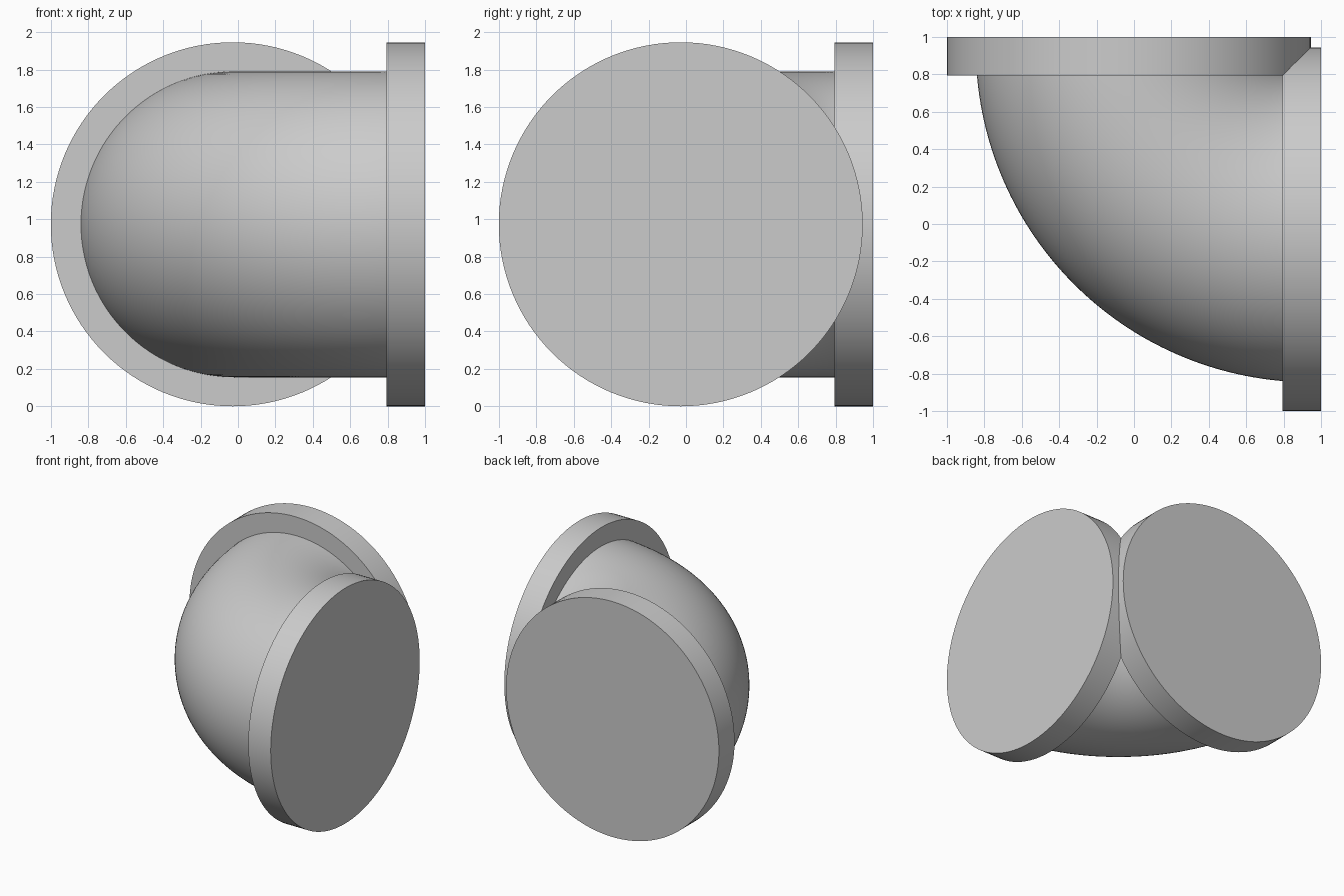
import bpy, bmesh
from math import radians
from mathutils import Matrix, Vector

if "Cube" in bpy.data.objects:
    bpy.data.objects.remove(bpy.data.objects["Cube"])

R = 0.973                  # flange radius, bend radius and axis height
TUBE = 0.818               # elbow tube radius
AXIS = -0.028              # offset of each flange centre
THICK = 0.205              # flange thickness
PIVOT = Vector((AXIS + R, AXIS + R, R))

grey = bpy.data.materials.new("grey")
grey.use_nodes = True
color = (0.6, 0.6, 0.6, 1)
grey.diffuse_color = color
grey.node_tree.nodes["Principled BSDF"].inputs["Base Color"].default_value = color


def finish(bm, name):
    bmesh.ops.recalc_face_normals(bm, faces=bm.faces)
    mesh = bpy.data.meshes.new(name)
    bm.to_mesh(mesh)
    bm.free()
    mesh.materials.append(grey)
    obj = bpy.data.objects.new(name, mesh)
    bpy.context.collection.objects.link(obj)
    bpy.ops.object.select_all(action="DESELECT")
    obj.select_set(True)
    bpy.context.view_layer.objects.active = obj
    bpy.ops.object.shade_smooth_by_angle(angle=radians(30))


def flange(name, centre, turn):
    bm = bmesh.new()
    bmesh.ops.create_cone(bm, cap_ends=True, segments=128, radius1=R, radius2=R,
                          depth=THICK, matrix=Matrix.Translation(centre) @ turn)
    finish(bm, name)


# Two round end flanges at right angles
mid = 1 - THICK / 2
flange("left_flange", (mid, AXIS, R), Matrix.Rotation(radians(90), 4, "Y"))
flange("back_flange", (AXIS, mid, R), Matrix.Rotation(radians(90), 4, "X"))

# Quarter-bend elbow: a circle swept about the pivot, both ends inside the flanges
bm = bmesh.new()
place = (Matrix.Translation(PIVOT) @ Matrix.Rotation(radians(2), 4, "Z")
         @ Matrix.Translation((-R, 0, 0)) @ Matrix.Rotation(radians(90), 4, "X"))
bmesh.ops.create_circle(bm, cap_ends=False, segments=128, radius=TUBE, matrix=place)
bmesh.ops.spin(bm, geom=bm.verts[:] + bm.edges[:], cent=PIVOT, axis=(0, 0, 1),
               angle=radians(86), steps=64, use_duplicate=False)
bmesh.ops.holes_fill(bm, edges=[e for e in bm.edges if e.is_boundary], sides=0)
finish(bm, "elbow")
